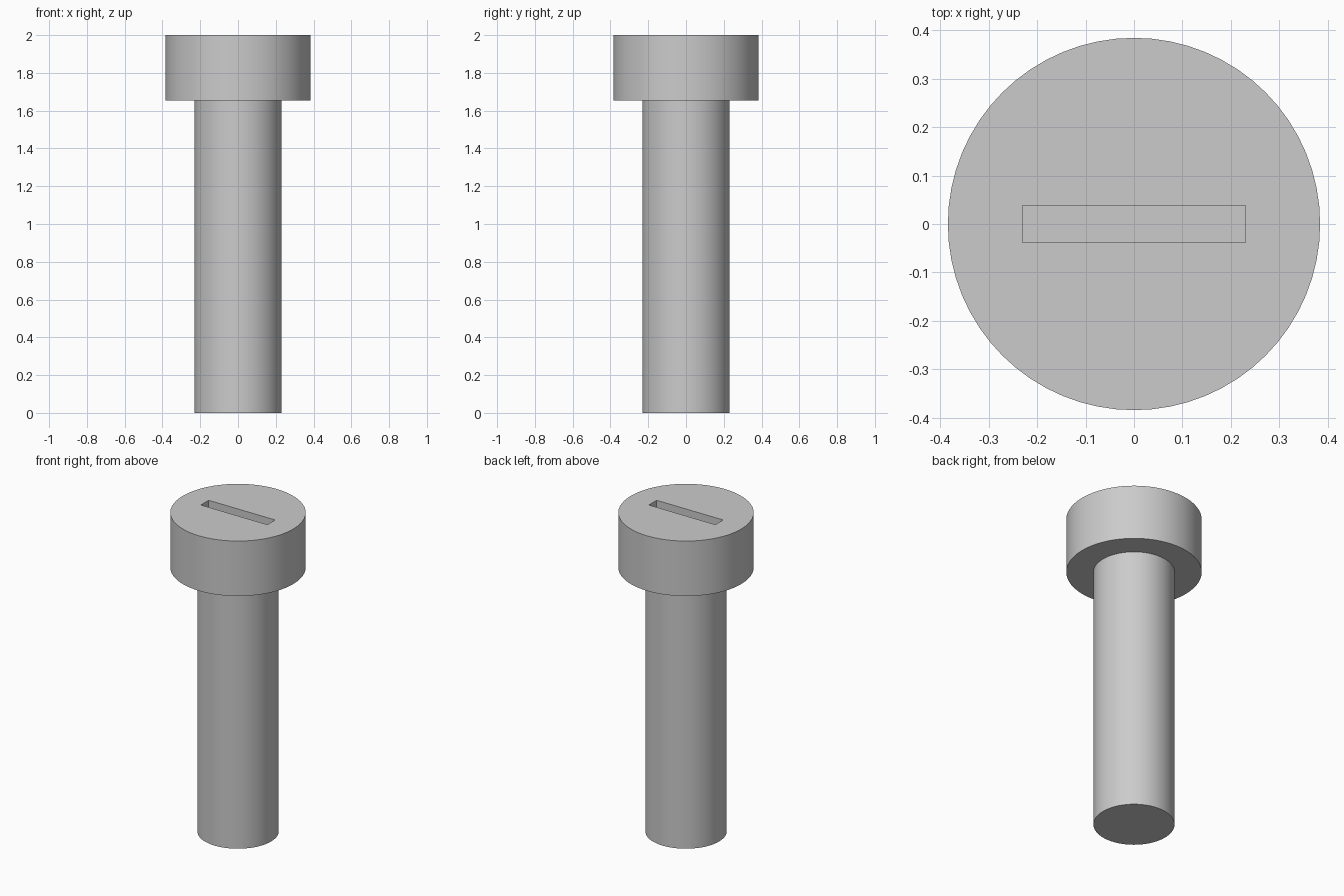
import bpy
import math

cube = bpy.data.objects.get("Cube")
if cube:
    bpy.data.objects.remove(cube, do_unlink=True)

UNIT = 2 / 26              # one design unit of the bolt
HEAD_BOTTOM = 1.655
SLOT_DEPTH = 2 * UNIT

grey = bpy.data.materials.new("plain grey")
grey.use_nodes = True
grey.diffuse_color = (0.6, 0.6, 0.6, 1)
grey.node_tree.nodes["Principled BSDF"].inputs["Base Color"].default_value = (0.6, 0.6, 0.6, 1)


def cylinder(name, radius, bottom, top):
    bpy.ops.mesh.primitive_cylinder_add(
        vertices=64, radius=radius, depth=top - bottom,
        location=(0, 0, (bottom + top) / 2))
    obj = bpy.context.object
    obj.name = name
    obj.data.materials.append(grey)
    return obj


def smooth(obj):
    bpy.ops.object.select_all(action="DESELECT")
    obj.select_set(True)
    bpy.context.view_layer.objects.active = obj
    bpy.ops.object.shade_smooth_by_angle(angle=math.radians(30))


# Round shank and wider head
shank = cylinder("shank", 3 * UNIT, 0, HEAD_BOTTOM)
head = cylinder("head", 5 * UNIT, HEAD_BOTTOM, 2)

# Blind screwdriver slot cut into the top of the head
bpy.ops.mesh.primitive_cube_add(size=1, location=(0, 0, 2))
cutter = bpy.context.object
cutter.name = "slot_cutter"
cutter.scale = (6 * UNIT, UNIT, 2 * SLOT_DEPTH)
cutter.hide_render = True
cutter.data.materials.append(grey)

cut = head.modifiers.new("slot", "BOOLEAN")
cut.operation = "DIFFERENCE"
cut.solver = "EXACT"
cut.object = cutter
bpy.context.view_layer.objects.active = head
bpy.ops.object.modifier_apply(modifier=cut.name)
bpy.data.objects.remove(cutter, do_unlink=True)

for part in (shank, head):
    smooth(part)
